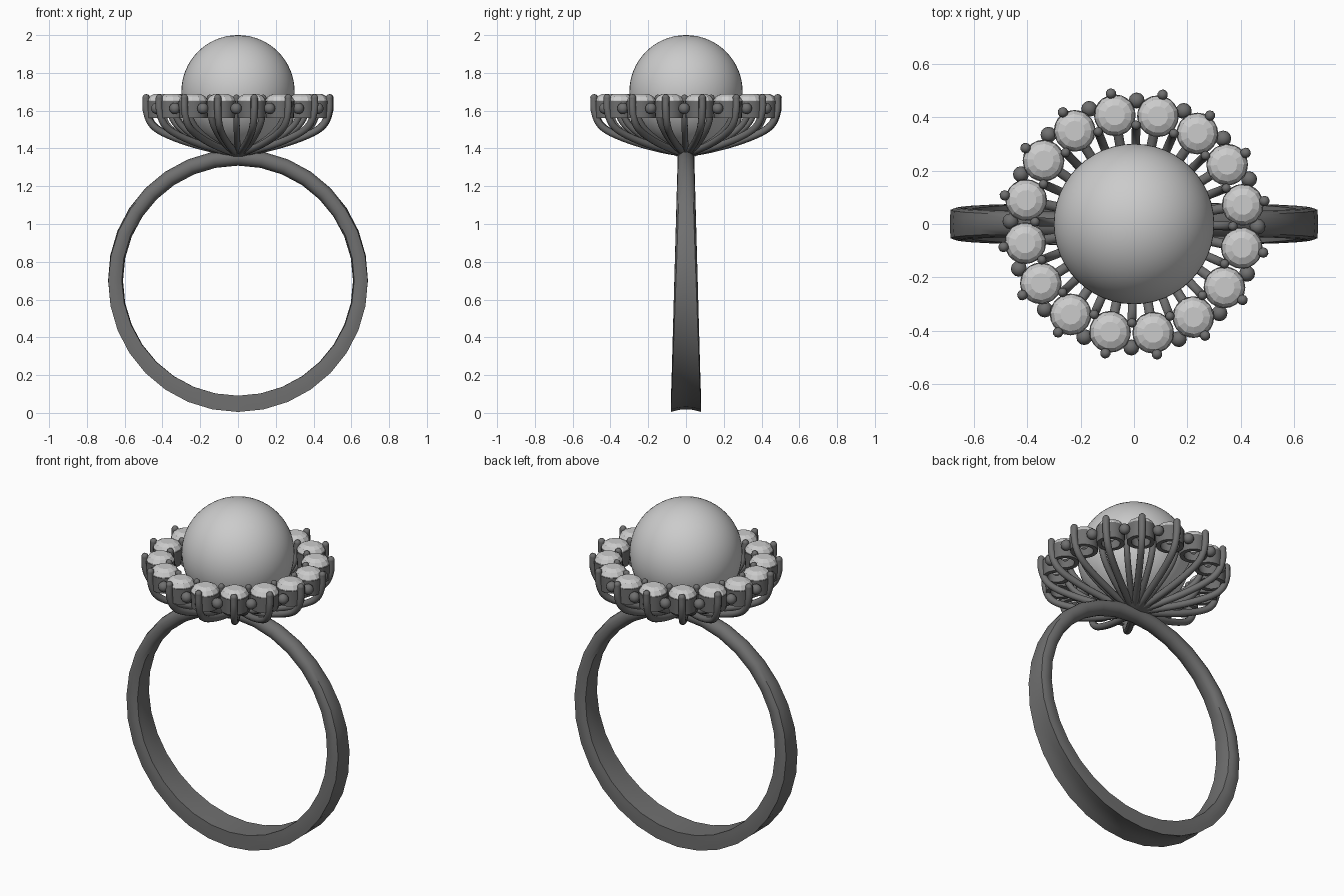
import bpy, bmesh, math
from math import sin, cos, pi, radians
from mathutils import Matrix, Vector

if "Cube" in bpy.data.objects:
    bpy.data.objects.remove(bpy.data.objects["Cube"])

metal = bpy.data.materials.new("dark_metal")
metal.diffuse_color = (0.16, 0.16, 0.16, 1)
metal.use_nodes = True
metal.node_tree.nodes["Principled BSDF"].inputs["Base Color"].default_value = metal.diffuse_color
N = 16
STEP = 2 * pi / N
START = radians(10)


def finish(name, bm, mat=None, smooth=40):
    bmesh.ops.recalc_face_normals(bm, faces=bm.faces)
    me = bpy.data.meshes.new(name)
    bm.to_mesh(me)
    bm.free()
    ob = bpy.data.objects.new(name, me)
    bpy.context.collection.objects.link(ob)
    if mat:
        me.materials.append(mat)
    if smooth:
        bpy.ops.object.select_all(action='DESELECT')
        bpy.context.view_layer.objects.active = ob
        ob.select_set(True)
        bpy.ops.object.shade_smooth_by_angle(angle=radians(smooth))
    return ob


def bridge(bm, rings, closed=False):
    n = len(rings[0])
    for i in range(len(rings) if closed else len(rings) - 1):
        a, b = rings[i], rings[(i + 1) % len(rings)]
        for j in range(n):
            k = (j + 1) % n
            bm.faces.new((a[j], a[k], b[k], b[j]))


def lathe(bm, profile, centre, n, closed=False, turn=0):
    rings = [[bm.verts.new((centre[0] + r * cos(turn + 2 * pi * j / n),
                            centre[1] + r * sin(turn + 2 * pi * j / n), z))
              for j in range(n)] for r, z in profile]
    bridge(bm, rings, closed)
    return rings


def ball(bm, p, r, u=12, v=8):
    bmesh.ops.create_uvsphere(bm, u_segments=u, v_segments=v, radius=r,
                              matrix=Matrix.Translation(p))


# Band: round at the top, widening to a hollowed flat section at the bottom
bm = bmesh.new()
rings = []
for i in range(32):
    a = 2 * pi * i / 32
    k = (1 - cos(a)) / 2
    w = 0.044 + 0.036 * k
    ring = []
    for j in range(16):
        p = 2 * pi * j / 16
        c, s = cos(p), sin(p)
        m = max(abs(c), abs(s))
        c, s = c + (c / m - c) * k, s + (s / m - s) * k
        r = 0.652 + 0.043 * s
        if s > 0:
            r -= 0.014 * k * (1 - min(1, c * c))
        ring.append(bm.verts.new((r * sin(a), w * c, 0.7 + r * cos(a))))
    rings.append(ring)
bridge(bm, rings, True)
finish("band", bm, metal)

# Centre pearl
bm = bmesh.new()
ball(bm, (0, 0, 1.7), 0.3, 48, 32)
finish("pearl", bm)

# Halo of faceted stones, their collars and the beads between them
gems, collars, beads = bmesh.new(), bmesh.new(), bmesh.new()
for i in range(N):
    a = START + i * STEP
    c = (0.413 * cos(a), 0.413 * sin(a))
    rs = lathe(gems, [(0.038, 1.688), (0.063, 1.676), (0.076, 1.656),
                      (0.076, 1.648), (0.012, 1.575)], c, 12, turn=a)
    gems.faces.new(rs[0])
    gems.faces.new(rs[-1])
    lathe(collars, [(0.078, 1.650), (0.074, 1.56), (0.050, 1.56), (0.064, 1.650)],
          c, 20, True)
    b = a + STEP / 2
    ball(beads, (0.462 * cos(b), 0.462 * sin(b), 1.612), 0.03)
finish("halo_stones", gems, smooth=0)
finish("stone_collars", collars, metal)
finish("halo_beads", beads, metal)


# Wire prongs sweeping out from the hub
def spline(pts, sub=4):
    q = [Vector(p) for p in pts]
    q = [2 * q[0] - q[1]] + q + [2 * q[-1] - q[-2]]
    out = []
    for i in range(1, len(q) - 2):
        p0, p1, p2, p3 = q[i - 1:i + 3]
        for s in range(sub):
            t = s / sub
            out.append(0.5 * (2 * p1 + (p2 - p0) * t
                              + (2 * p0 - 5 * p1 + 4 * p2 - p3) * t * t
                              + (3 * p1 - p0 - 3 * p2 + p3) * t ** 3))
    return out + [q[-2]]


def prongs(name, pts, offset, radius):
    bm = bmesh.new()
    path = spline(pts)
    for i in range(N):
        a = START + offset + i * STEP
        out, side = Vector((cos(a), sin(a), 0)), Vector((-sin(a), cos(a), 0))
        rings = []
        for m, p in enumerate(path):
            d = (path[min(m + 1, len(path) - 1)] - path[max(m - 1, 0)]).normalized()
            nrm = out * -d.y + Vector((0, 0, d.x))
            c = out * p.x + Vector((0, 0, p.y))
            rings.append([bm.verts.new(c + radius * (nrm * cos(t) + side * sin(t)))
                          for t in (2 * pi * j / 10 for j in range(10))])
        bridge(bm, rings)
        ball(bm, c, radius * 1.03, 10, 6)
    finish(name, bm, metal)


prongs("outer_prongs", [(0.02, 1.378), (0.12, 1.393), (0.27, 1.432), (0.40, 1.482),
                        (0.465, 1.530), (0.493, 1.60), (0.495, 1.668)], 0, 0.019)
prongs("inner_prongs", [(0.02, 1.378), (0.11, 1.400), (0.23, 1.455), (0.32, 1.520),
                        (0.36, 1.59), (0.37, 1.668)], STEP / 2, 0.017)

# Hub joining the prongs to the band
bm = bmesh.new()
rs = lathe(bm, [(0.04, 1.355), (0.10, 1.378), (0.10, 1.398), (0.04, 1.405)], (0, 0), 24)
bm.faces.new(rs[0])
bm.faces.new(rs[-1])
finish("hub", bm, metal)
